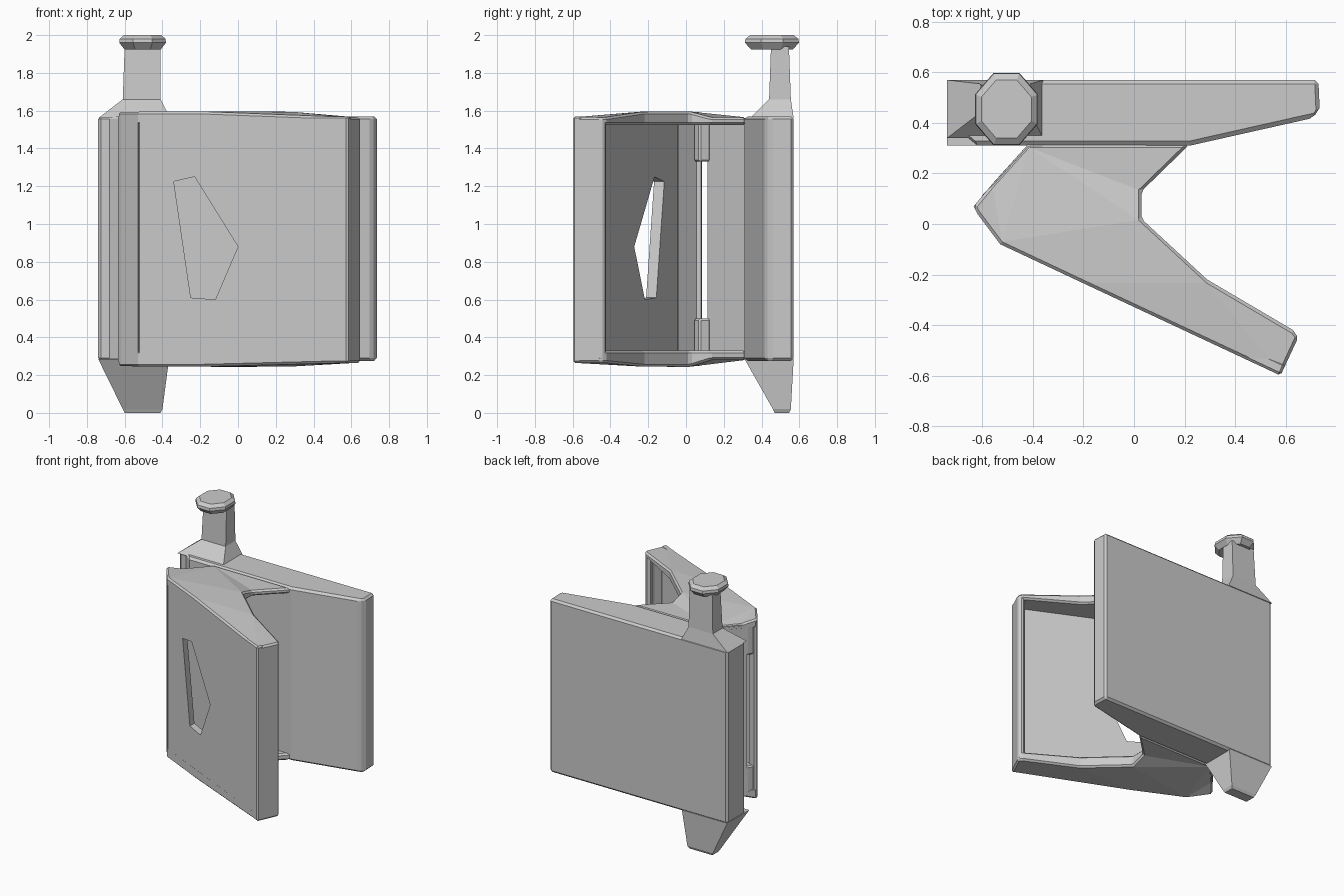
import bpy, bmesh, math

if "Cube" in bpy.data.objects:
    bpy.data.objects.remove(bpy.data.objects["Cube"])


def finish(name, bm, bevel=0.0):
    bmesh.ops.recalc_face_normals(bm, faces=bm.faces)
    mesh = bpy.data.meshes.new(name)
    bm.to_mesh(mesh)
    bm.free()
    obj = bpy.data.objects.new(name, mesh)
    bpy.context.collection.objects.link(obj)
    if bevel:
        mod = obj.modifiers.new("chamfer", "BEVEL")
        mod.width = bevel
        mod.segments = 1
        mod.limit_method = "ANGLE"
        mod.angle_limit = math.radians(40)
    return obj


def prism(name, outline, low, high, bevel=0.0):
    """Upright prism; low and high may be functions of (x, y)."""
    z = lambda h, p: h(*p) if callable(h) else h
    bm = bmesh.new()
    a = [bm.verts.new((*p, z(low, p))) for p in outline]
    b = [bm.verts.new((*p, z(high, p))) for p in outline]
    bm.faces.new(a[::-1])
    bm.faces.new(b)
    n = len(a)
    for i in range(n):
        j = (i + 1) % n
        bm.faces.new((a[i], a[j], b[j], b[i]))
    bmesh.ops.triangulate(bm, faces=[f for f in bm.faces if len(f.verts) > 4])
    return finish(name, bm, bevel)


def taper(name, levels):
    """Stack of rectangles (x0, x1, y0, y1, z)."""
    bm = bmesh.new()
    rings = [[bm.verts.new(c) for c in
              ((x0, y0, z), (x1, y0, z), (x1, y1, z), (x0, y1, z))]
             for x0, x1, y0, y1, z in levels]
    bm.faces.new(rings[0])
    bm.faces.new(rings[-1])
    for a, b in zip(rings, rings[1:]):
        for i in range(4):
            j = (i + 1) % 4
            bm.faces.new((a[i], a[j], b[j], b[i]))
    return finish(name, bm)


# Solid back leaf
prism("back_leaf", [(-0.74, 0.36), (-0.68, 0.36), (-0.62, 0.31), (0.22, 0.31),
                    (0.71, 0.42), (0.735, 0.46), (0.73, 0.57), (-0.74, 0.57)],
      0.275, 1.57, 0.015)

# Upper pin with neck and flat eight-sided cap
taper("pin", [(-0.74, -0.36, 0.34, 0.57, 1.56),
              (-0.61, -0.41, 0.44, 0.555, 1.66),
              (-0.60, -0.41, 0.45, 0.545, 1.94)])
bm = bmesh.new()
rings = []
for s, z in ((0.78, 1.925), (1.0, 1.96), (0.98, 1.98), (0.8, 2.0)):
    rings.append([bm.verts.new((-0.505 + 0.134 * s * math.cos(t),
                                0.455 + 0.155 * s * math.sin(t), z))
                  for t in [math.radians(22.5 + 45 * k) for k in range(8)]])
bm.faces.new(rings[0])
bm.faces.new(rings[-1])
for a, b in zip(rings, rings[1:]):
    for i in range(8):
        bm.faces.new((a[i], a[(i + 1) % 8], b[(i + 1) % 8], b[i]))
finish("pin_cap", bm)

# Lower spike
taper("lower_spike", [(-0.60, -0.41, 0.47, 0.545, 0.0),
                      (-0.61, -0.40, 0.46, 0.555, 0.02),
                      (-0.74, -0.365, 0.31, 0.57, 0.285)])

# Top and bottom flanges of the open front leaf
flange = [(-0.635, 0.07), (-0.62, 0.04), (-0.53, -0.08), (-0.2, -0.235),
          (0.58, -0.60), (0.65, -0.45), (0.63, -0.42), (0.29, -0.22),
          (0.03, 0.02), (0.03, 0.13), (0.22, 0.315), (-0.42, 0.315), (-0.56, 0.16)]
rise = lambda x, y: 1.565 if y > 0.1 or x > 0.5 else 1.595
drop = lambda x, y: 0.28 if y > 0.1 else (0.265 if x > 0.5 else 0.245)
prism("top_flange", flange, 1.525, rise, 0.012)
prism("bottom_flange", flange, drop, 0.33, 0.012)

# Front panel with a five-sided window
panel = prism("front_panel", [(-0.53, -0.08), (0.58, -0.60), (0.60, -0.555),
                              (-0.50, -0.04)], 0.265, 1.57, 0.01)
window = [(-0.34, 1.225), (-0.23, 1.25), (0.0, 0.88), (-0.12, 0.60), (-0.25, 0.61)]
bm = bmesh.new()
front = [bm.verts.new((x, -0.8, z)) for x, z in window]
back = [bm.verts.new((x, 0.2, z)) for x, z in window]
bm.faces.new(front)
bm.faces.new(back[::-1])
for i in range(5):
    j = (i + 1) % 5
    bm.faces.new((front[i], front[j], back[j], back[i]))
cutter = finish("window_cutter", bm)
cutter.hide_render = True
cut = panel.modifiers.new("window", "BOOLEAN")
cut.operation = "DIFFERENCE"
cut.object = cutter
cut.solver = "EXACT"
bpy.context.view_layer.objects.active = panel
for m in [m.name for m in panel.modifiers]:
    bpy.ops.object.modifier_apply(modifier=m)
bpy.data.objects.remove(cutter)

# Free edge lip
prism("edge_lip", [(0.52, -0.57), (0.58, -0.60), (0.65, -0.45), (0.63, -0.42),
                   (0.59, -0.44), (0.615, -0.49), (0.58, -0.555), (0.54, -0.54)],
      0.28, 1.56, 0.01)

# Side walls on the folded edge, with a narrow slot between them
prism("front_side_wall", [(-0.53, -0.08), (-0.50, -0.04), (-0.585, 0.055),
                          (-0.575, 0.08), (-0.62, 0.085), (-0.635, 0.07), (-0.62, 0.04)],
      0.27, 1.57)
prism("rear_side_wall", [(-0.59, 0.125), (-0.42, 0.315), (-0.36, 0.315), (-0.55, 0.115)],
      0.28, 1.56)

# Blocks closing the slot at both ends
for name, z0, z1 in (("upper_block", 1.33, 1.55), ("lower_block", 0.3, 0.5)):
    prism(name, [(-0.62, 0.08), (-0.57, 0.04), (-0.52, 0.07), (-0.54, 0.13),
                 (-0.59, 0.13)], z0, z1, 0.01)
